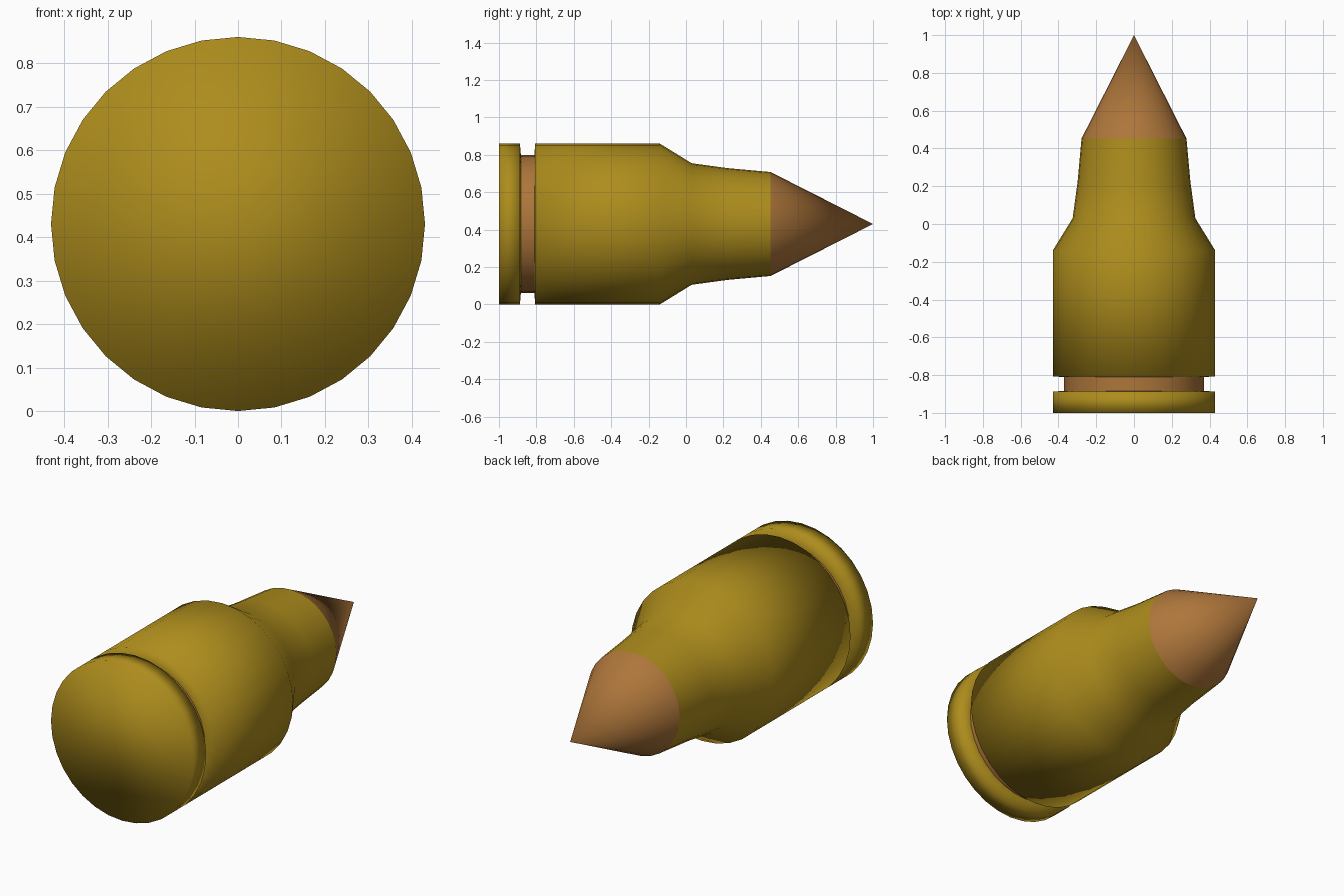
import bpy, bmesh, math

if "Cube" in bpy.data.objects:
    bpy.data.objects.remove(bpy.data.objects["Cube"])

SIDES = 32
AXIS_Z = 0.43


def material(name, color):
    mat = bpy.data.materials.new(name)
    mat.diffuse_color = color
    mat.use_nodes = True
    mat.node_tree.nodes["Principled BSDF"].inputs["Base Color"].default_value = mat.diffuse_color
    return mat


brass = material("brass", (0.42, 0.265, 0.012, 1))
copper = material("copper", (0.42, 0.18, 0.043, 1))


def lathe(name, profile, mat, cap_start=False):
    """Revolve (y, radius) points around the horizontal y axis."""
    bm = bmesh.new()
    rings = []
    for y, r in profile:
        count = SIDES if r > 0 else 1
        rings.append([bm.verts.new((r * math.sin(2 * math.pi * i / SIDES), y,
                                    AXIS_Z + r * math.cos(2 * math.pi * i / SIDES)))
                      for i in range(count)])
    for a, b in zip(rings, rings[1:]):
        for i in range(SIDES):
            j = (i + 1) % SIDES
            if len(b) == 1:
                bm.faces.new((a[i], a[j], b[0]))
            else:
                bm.faces.new((a[i], a[j], b[j], b[i]))
    if cap_start:
        bm.faces.new(rings[0][::-1])
    # Original is smooth everywhere, even across the flat base
    for f in bm.faces:
        f.smooth = True
    bm.normal_update()
    # Make sure the side walls face outward
    f = bm.faces[0] if bm.faces.ensure_lookup_table() is None else None
    c = f.calc_center_median()
    if f.normal.x * c.x + f.normal.z * (c.z - AXIS_Z) < 0:
        bmesh.ops.reverse_faces(bm, faces=bm.faces[:])
    mesh = bpy.data.meshes.new(name)
    bm.to_mesh(mesh)
    bm.free()
    mesh.materials.append(mat)
    obj = bpy.data.objects.new(name, mesh)
    bpy.context.collection.objects.link(obj)
    return obj


# Base rim with flat back and its groove wall
lathe("base_rim", [(-1.0, 0.43), (-0.888, 0.43), (-0.883, 0.37)], brass, cap_start=True)

# Extractor groove
lathe("groove_band", [(-0.883, 0.37), (-0.811, 0.37)], copper)

# Case tapering through shoulder and neck; the first segment is the groove wall
case = [(-0.811, 0.37), (-0.806, 0.43), (-0.14, 0.43), (0.03, 0.325),
        (0.22, 0.299), (0.452, 0.278)]
lathe("case", case, brass)

# Pointed tip
lathe("pointed_tip", [(0.452, 0.278), (1.0, 0.0)], copper)
